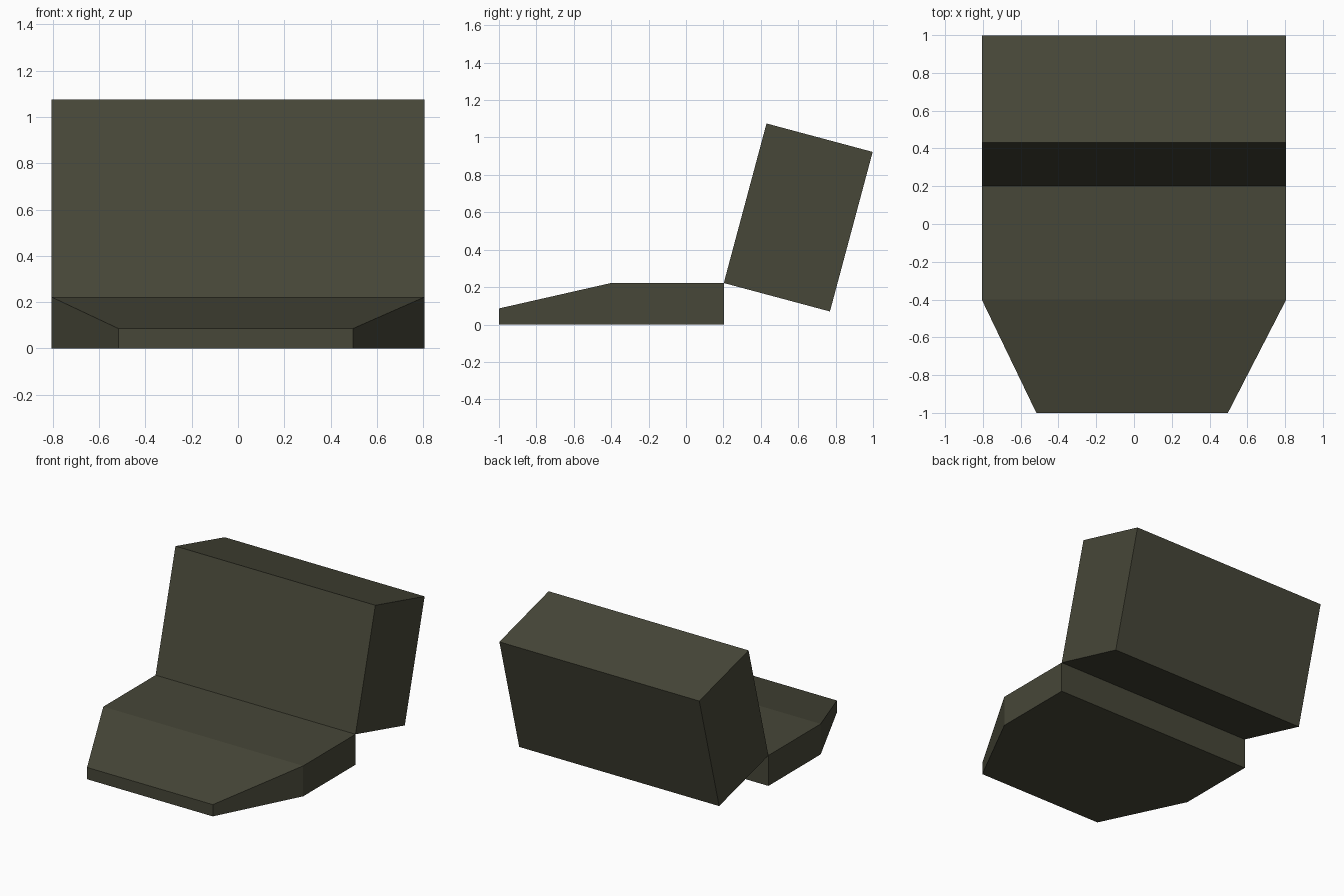
import bpy, bmesh, math
from mathutils import Matrix, Vector

if "Cube" in bpy.data.objects:
    bpy.data.objects.remove(bpy.data.objects["Cube"])

olive = bpy.data.materials.new("dark olive")
olive.diffuse_color = (0.063, 0.063, 0.040, 1)
olive.use_nodes = True
olive.node_tree.nodes["Principled BSDF"].inputs["Base Color"].default_value = olive.diffuse_color


def finish(bm, name):
    bmesh.ops.recalc_face_normals(bm, faces=bm.faces)
    mesh = bpy.data.meshes.new(name)
    bm.to_mesh(mesh)
    bm.free()
    mesh.materials.append(olive)
    obj = bpy.data.objects.new(name, mesh)
    bpy.context.collection.objects.link(obj)
    return obj


HALF_W, HINGE_Y, HINGE_Z = 0.806, 0.202, 0.222

# Seat base: tapered outline, extruded up, with the nose sloping down
outline = [(HALF_W, HINGE_Y), (-HALF_W, HINGE_Y), (-HALF_W, -0.4),
           (-0.517, -1.0), (0.497, -1.0), (HALF_W, -0.4)]
bm = bmesh.new()
bottom = bm.faces.new([bm.verts.new((x, y, 0)) for x, y in outline])
top = bmesh.ops.extrude_face_region(bm, geom=[bottom], use_keep_orig=True)
for v in top["geom"]:
    if isinstance(v, bmesh.types.BMVert):
        v.co.z = 0.086 if v.co.y < -0.9 else HINGE_Z
# Crease across the top where the nose starts to slope
crease = [v for v in bm.verts if v.co.z > 0.2 and abs(v.co.y + 0.4) < 0.01]
bmesh.ops.connect_verts(bm, verts=crease)
finish(bm, "seat_base")

# Backrest: thick block leaning back about its lower front edge
DEPTH, HEIGHT = 0.5875, 0.883
bm = bmesh.new()
bmesh.ops.create_cube(bm, size=1)
bmesh.ops.scale(bm, vec=(2 * HALF_W, DEPTH, HEIGHT), verts=bm.verts)
bmesh.ops.translate(bm, vec=(0, DEPTH / 2, HEIGHT / 2), verts=bm.verts)
bm.transform(Matrix.Translation(Vector((0, HINGE_Y, HINGE_Z)))
             @ Matrix.Rotation(math.radians(-15), 4, 'X'))
finish(bm, "backrest")
